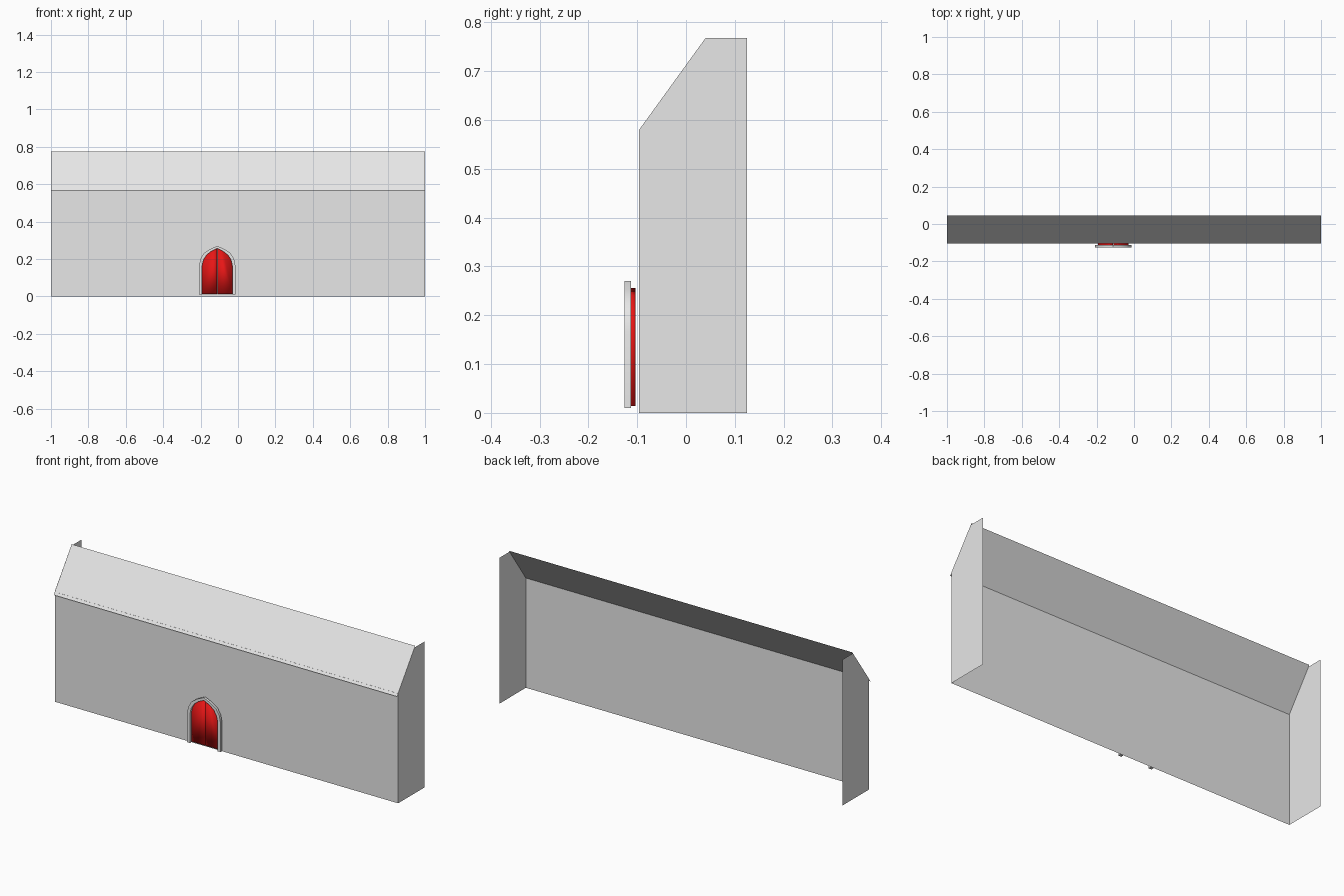
import bpy
import bmesh

cube = bpy.data.objects.get("Cube")
if cube:
    bpy.data.objects.remove(cube, do_unlink=True)


def material(name, color):
    m = bpy.data.materials.new(name)
    m.use_nodes = True
    m.diffuse_color = color
    m.node_tree.nodes["Principled BSDF"].inputs["Base Color"].default_value = color
    return m


stone = material("pale grey stone", (0.8, 0.8, 0.8, 1))
red = material("red door paint", (0.8, 0.008, 0.008, 1))


def build(name, polygons, mat, depth=0.0):
    """Make polygons into an object, optionally thickened along +y."""
    bm = bmesh.new()
    for poly in polygons:
        bm.faces.new([bm.verts.new(p) for p in poly])
    bmesh.ops.remove_doubles(bm, verts=bm.verts, dist=0.0001)
    if depth:
        out = bmesh.ops.extrude_face_region(bm, geom=bm.faces[:], use_keep_orig=True)
        moved = [v for v in out["geom"] if isinstance(v, bmesh.types.BMVert)]
        bmesh.ops.translate(bm, verts=moved, vec=(0, depth, 0))
        bmesh.ops.recalc_face_normals(bm, faces=bm.faces)
    mesh = bpy.data.meshes.new(name)
    bm.to_mesh(mesh)
    bm.free()
    mesh.materials.append(mat)
    obj = bpy.data.objects.new(name, mesh)
    bpy.context.collection.objects.link(obj)
    return obj


def sheet(name, low, high):
    """Full-width flat sheet between two (y, z) edges."""
    (y0, z0), (y1, z1) = low, high
    build(name, [[(-1, y0, z0), (1, y0, z0), (1, y1, z1), (-1, y1, z1)]], stone)


# Shell of the building, open at the back and underneath
WALL_Y, BACK_Y = -0.096, 0.125
sheet("front_wall", (WALL_Y, 0), (WALL_Y, 0.578))
sheet("roof_slope", (-0.105, 0.565), (0.045, 0.775))

gable = [(WALL_Y, 0), (BACK_Y, 0), (BACK_Y, 0.768), (0.04, 0.768), (WALL_Y, 0.58)]
build("left_end_wall", [[(1, y, z) for y, z in gable]], stone)
build("right_end_wall", [[(-1, y, z) for y, z in reversed(gable)]], stone)

# Pointed arch: half outlines from foot to apex, as (half width, height)
DOOR_X = -0.111
outer = [(0.098, 0.01), (0.097, 0.165), (0.09, 0.2), (0.072, 0.23), (0.04, 0.252), (0, 0.27)]
inner = [(0.081, 0.01), (0.081, 0.162), (0.074, 0.194), (0.058, 0.22), (0.033, 0.24), (0, 0.256)]


def at(point, side, y):
    return (DOOR_X + side * point[0], y, point[1])


strips = []
for side in (1, -1):
    for i in range(len(outer) - 1):
        quad = [at(p, side, -0.126) for p in (outer[i], outer[i + 1], inner[i + 1], inner[i])]
        strips.append(quad[::side])
frame = build("door_frame", strips, stone, 0.013)

# Two door leaves set behind the frame, with a narrow gap between them
for name, side in (("left_door_leaf", 1), ("right_door_leaf", -1)):
    outline = [(0.002, 0.014)] + [(max(w, 0.002), max(z, 0.014)) for w, z in inner]
    leaf = build(name, [[at(p, side, -0.114) for p in outline][::side]], red, 0.011)
    leaf.data.shade_smooth()

bpy.ops.object.select_all(action="DESELECT")
frame.select_set(True)
bpy.context.view_layer.objects.active = frame
bpy.ops.object.shade_smooth_by_angle()
